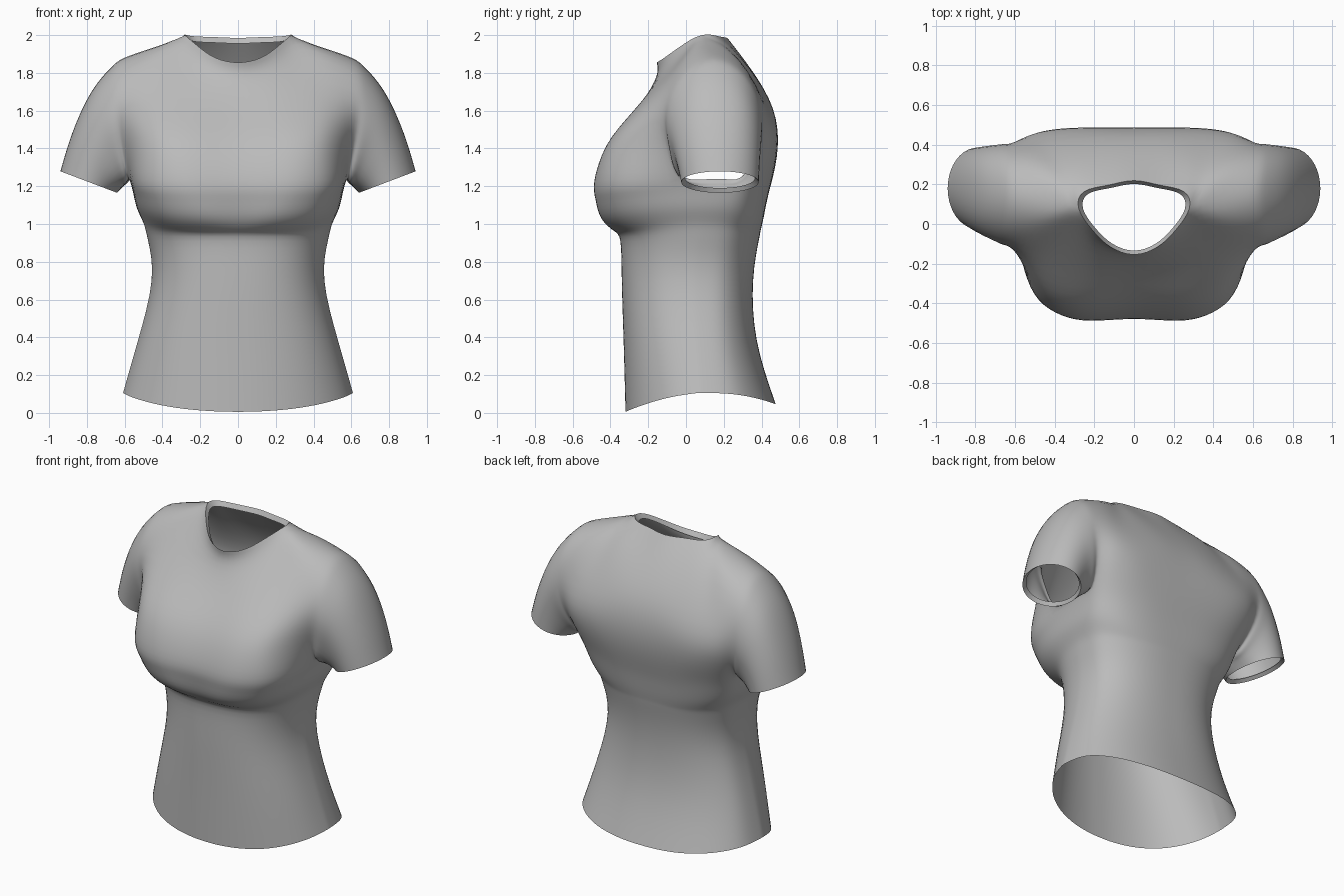
import bpy, bmesh
from math import sin, cos, pi, radians
from mathutils import Vector

cube = bpy.data.objects.get("Cube")
if cube:
    bpy.data.objects.remove(cube)

fabric = bpy.data.materials.new("grey_fabric")
fabric.use_nodes = True
GREY = (0.5, 0.5, 0.5, 1)
fabric.diffuse_color = GREY
fabric.node_tree.nodes["Principled BSDF"].inputs["Base Color"].default_value = GREY

bm = bmesh.new()
crease = bm.edges.layers.float.new("crease_edge")
welded = {}


def vert(point, side):
    """Shared vertex at a point, mirrored when side is -1."""
    key = (round(point[0] * side, 4), round(point[1], 4), round(point[2], 4))
    if key not in welded:
        welded[key] = bm.verts.new(key)
    return welded[key]


def loft(rows, closed=False, flip=False):
    """Join rows of points with quads on both sides of the body."""
    for side in (1, -1):
        grid = [[vert(p, side) for p in row] for row in rows]
        for low, high in zip(grid, grid[1:]):
            n = len(low)
            for i in range(n if closed else n - 1):
                j = (i + 1) % n
                quad = [low[i], low[j], high[j], high[i]]
                bm.faces.new(quad if (side == 1) != flip else quad[::-1])


def sharpen(points, closed=False):
    """Crease the folded edge of an opening."""
    for side in (1, -1):
        loop = [vert(p, side) for p in points]
        for a, b in zip(loop, loop[1:] + loop[:1] * closed):
            bm.edges.get((a, b))[crease] = 1


# Torso from hem to underarm:
# height, half width, front, back, middle, squareness, rise at the sides
ANGLES = [radians(a) for a in (0, 9, 25, 45, 67, 84, 90, 105, 122, 140, 157, 171, 180)]
SECTIONS = [
    (.106, .607, -.32, .475, .1, 2.2, 0),
    (.38, .53, -.33, .375, .08, 2.3, 0),
    (.7, .455, -.34, .355, .07, 2.4, 0),
    (.91, .476, -.347, .385, .09, 2.5, 0),
    (.965, .497, -.385, .395, .1, 2.7, .035),
    (1.03, .533, -.455, .41, .12, 3.1, .05),
    (1.13, .553, -.483, .43, .14, 3.6, .03),
    (1.23, .575, -.49, .455, .17, 3.9, .01),
]


def section(z, width, front, back, middle, power, rise):
    row = []
    for a in ANGLES:
        c = abs(cos(a))
        ahead = a < pi / 2
        e = 2 / power if ahead else 2 / (1.2 + power / 2)
        reach = front - middle if ahead else back - middle
        drop = 0
        if z == SECTIONS[0][0]:
            drop = .1 * c ** 1.6 if ahead else .06 * c ** 2
        valley = .015 if a == 0 and front < -.45 else 0
        row.append(Vector((width * sin(a) ** e if a < 3.14 else 0,
                           middle + reach * c ** e + valley,
                           z - drop + rise * sin(a) ** 3)))
    return row


torso = [section(*s) for s in SECTIONS]
loft(torso)
underarm = torso[-1]


def panel(*rows):
    return [[Vector(p) for p in row] for row in rows]


# Chest panel, rising from the underarm to the neckline and shoulder
SHOULDER = [(.28, .08, 2), (.4, .11, 1.945), (.58, .14, 1.89)]
chest = [underarm[:6]] + panel(
    [(0, -.405, 1.42), (.2, -.418, 1.42), (.34, -.41, 1.42),
     (.46, -.355, 1.42), (.55, -.23, 1.41), (.6, -.1, 1.4)],
    [(0, -.267, 1.6), (.19, -.277, 1.6), (.32, -.27, 1.6),
     (.44, -.235, 1.61), (.54, -.18, 1.61), (.62, -.12, 1.6)],
    [(0, -.163, 1.765), (.14, -.14, 1.78), (.25, -.09, 1.82),
     (.34, -.02, 1.88), (.48, -.015, 1.86), (.61, -.02, 1.8)],
    [(0, -.155, 1.855), (.12, -.115, 1.88), (.21, -.03, 1.94)] + SHOULDER)
loft(chest)

# Back panel, sharing the shoulder line
back = [underarm[7:]] + panel(
    [(.6, .39, 1.4), (.54, .43, 1.4), (.46, .46, 1.4),
     (.35, .48, 1.4), (.18, .485, 1.4), (0, .485, 1.4)],
    [(.62, .4, 1.6), (.54, .42, 1.6), (.45, .438, 1.6),
     (.32, .452, 1.6), (.16, .46, 1.61), (0, .46, 1.61)],
    [(.61, .31, 1.8), (.48, .29, 1.86), (.37, .27, 1.88),
     (.29, .31, 1.85), (.16, .34, 1.82), (0, .35, 1.81)],
    SHOULDER[::-1] + [(.25, .165, 1.995), (.13, .195, 1.99), (0, .22, 1.985)])
loft(back)

# Folded neckline
neck = chest[-1][:4] + back[-1][3:]
neck_lip = [Vector((p.x * .92, .05 + (p.y - .05) * .9, p.z - .03)) for p in neck]
loft([neck, neck_lip])
sharpen(neck)

# Sleeves, sweeping from the armhole down to a tilted oval cuff
armhole = ([underarm[6]] + [row[-1] for row in chest]
           + [row[0] for row in back[-2::-1]])
count = len(armhole)
center = Vector((.79, .18, 1.222))
cuff = []
for i in range(count):
    a = 2 * pi * i / count
    cuff.append(center - Vector((.15 * cos(a), .205 * sin(a), .057 * cos(a))))
sleeve = [armhole]
for s in (.18, .4, .62, .83, 1):
    ring = []
    for i in range(count):
        lift = (1 - cos(2 * pi * i / count)) * s * (1 - s)
        ring.append(armhole[i].lerp(cuff[i], s) + lift * Vector((.045, 0, .205)))
    sleeve.append(ring)
fold = Vector((-.007, 0, .02))
sleeve.append([center + (p - center) * .9 + fold for p in cuff])
loft(sleeve, closed=True, flip=True)
sharpen(sleeve[-2], closed=True)

mesh = bpy.data.meshes.new("shirt")
bm.to_mesh(mesh)
bm.free()
mesh.materials.append(fabric)
shirt = bpy.data.objects.new("shirt", mesh)
bpy.context.collection.objects.link(shirt)
bpy.context.view_layer.objects.active = shirt
shirt.select_set(True)

# Smooth the cage, nudging it so the surface passes through its points
smooth = shirt.modifiers.new("smooth", "SUBSURF")
smooth.levels = smooth.render_levels = 2
targets = [v.co.copy() for v in mesh.vertices]
for _ in range(4):
    graph = bpy.context.evaluated_depsgraph_get()
    result = shirt.evaluated_get(graph).data
    shifts = [t - result.vertices[i].co for i, t in enumerate(targets)]
    for v, shift in zip(mesh.vertices, shifts):
        v.co += shift * .8
    mesh.update()
    shirt.update_tag()
    bpy.context.view_layer.update()
bpy.ops.object.modifier_apply(modifier="smooth")
bpy.ops.object.shade_smooth_by_angle(angle=radians(50))
